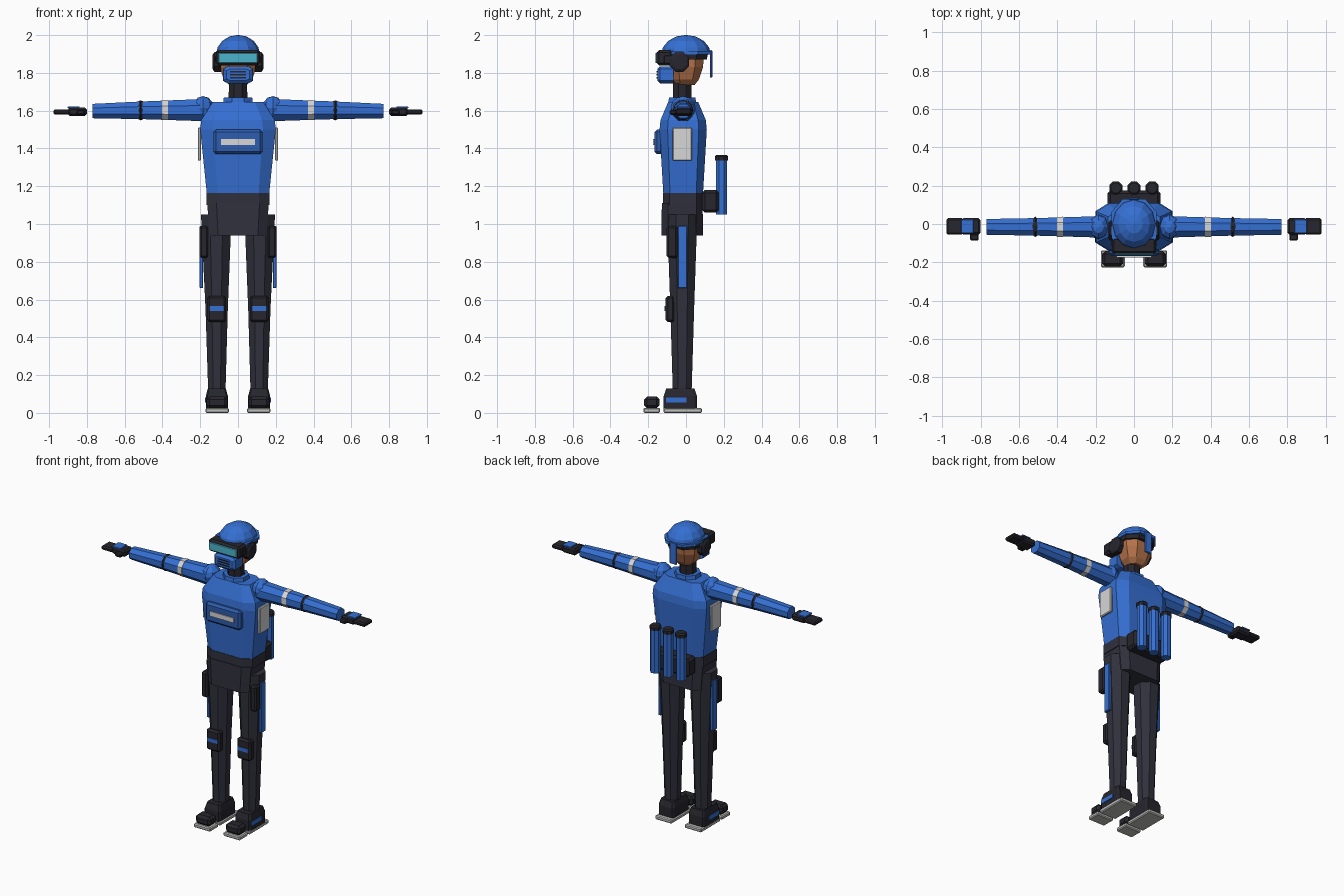
import bpy, bmesh, math
from mathutils import Matrix, Vector

if "Cube" in bpy.data.objects:
    bpy.data.objects.remove(bpy.data.objects["Cube"], do_unlink=True)


def material(name, r, g, b):
    m = bpy.data.materials.new(name)
    m.use_nodes = True
    m.diffuse_color = (r, g, b, 1)
    m.node_tree.nodes["Principled BSDF"].inputs["Base Color"].default_value = (r, g, b, 1)
    return m


BLUE = material("uniform blue", .035, .16, .65)
DEEP = material("deep blue", .026, .11, .43)
CLOTH = material("dark cloth", .03, .03, .046)
BLACK = material("black gear", .019, .019, .026)
WHITE = material("reflective white", .68, .68, .68)
SOLE = material("sole grey", .52, .52, .5)
SKIN = material("skin", .46, .17, .07)
CYAN = material("visor cyan", .07, .46, .6)


def finish(bm, name, mat, mirror=False):
    """Turn a bmesh into an object, optionally mirrored across x."""
    bmesh.ops.recalc_face_normals(bm, faces=bm.faces)
    mesh = bpy.data.meshes.new(name)
    bm.to_mesh(mesh)
    bm.free()
    mesh.materials.append(mat)
    ob = bpy.data.objects.new(name, mesh)
    bpy.context.scene.collection.objects.link(ob)
    if mirror:
        ob.modifiers.new("Mirror", 'MIRROR')
    return ob


def box(name, mat, x, y, z, bevel=0.0, mirror=False):
    """Box from (min, max) ranges with a one-step bevel."""
    bm = bmesh.new()
    size = [r[1] - r[0] for r in (x, y, z)]
    mid = [(r[1] + r[0]) / 2 for r in (x, y, z)]
    bmesh.ops.create_cube(bm, size=1, matrix=Matrix.Translation(mid) @ Matrix.Diagonal((*size, 1)))
    if bevel:
        bmesh.ops.bevel(bm, geom=bm.edges[:], offset=bevel, segments=1, affect='EDGES')
    return finish(bm, name, mat, mirror)


def loft(name, mat, sections, corner=.42, axis='Z', mirror=False):
    """Eight-sided tube; each section is (position, centre a, centre b, radius a, radius b)."""
    bm = bmesh.new()
    c = corner
    outline = [(1, -c), (1, c), (c, 1), (-c, 1), (-1, c), (-1, -c), (-c, -1), (c, -1)]
    rings = []
    for t, a, b, ra, rb in sections:
        pts = [(a + u * ra, b + v * rb) for u, v in outline]
        place = {'X': lambda p: (t, p[0], p[1]), 'Y': lambda p: (p[0], t, p[1]),
                 'Z': lambda p: (p[0], p[1], t)}[axis]
        rings.append([bm.verts.new(place(p)) for p in pts])
    for low, high in zip(rings, rings[1:]):
        for i in range(8):
            j = (i + 1) % 8
            bm.faces.new((low[i], low[j], high[j], high[i]))
    bm.faces.new(rings[0])
    bm.faces.new(rings[-1])
    return finish(bm, name, mat, mirror)


def ball(name, mat, centre, radii, segs, rings, cut=None, mirror=False):
    """Faceted ellipsoid, optionally cut flat below a height."""
    bm = bmesh.new()
    bmesh.ops.create_uvsphere(bm, u_segments=segs, v_segments=rings, radius=1,
                              matrix=Matrix.Translation(centre) @ Matrix.Diagonal((*radii, 1)))
    if cut is not None:
        res = bmesh.ops.bisect_plane(bm, geom=bm.verts[:] + bm.edges[:] + bm.faces[:],
                                     plane_co=(0, 0, cut), plane_no=(0, 0, -1), clear_outer=True)
        bmesh.ops.edgeloop_fill(bm, edges=[e for e in res["geom_cut"] if isinstance(e, bmesh.types.BMEdge)])
    return finish(bm, name, mat, mirror)


CY = -.015  # body centre line in y

# Torso
loft("jacket", BLUE, [(1.16, 0, CY, .165, .105), (1.5, 0, CY, .2, .125),
                      (1.55, 0, CY, .195, .12), (1.645, 0, CY, .135, .08)], corner=.66)
loft("collar", BLUE, [(1.63, 0, -.02, .08, .075), (1.67, 0, -.02, .075, .07)])
loft("belt", CLOTH, [(1.1, 0, CY, .168, .108), (1.165, 0, CY, .168, .108)], corner=.66)
loft("pelvis", CLOTH, [(.938, 0, -.02, .15, .11), (1.11, 0, -.02, .163, .108)], corner=.7)
box("chest_panel", DEEP, (-.13, .13), (-.167, -.12), (1.37, 1.5), .014)
box("chest_stripe", WHITE, (-.09, .09), (-.174, -.165), (1.418, 1.45))
box("side_plate", WHITE, (.195, .213), (-.072, .032), (1.335, 1.51), .005, True)

# Back canisters
box("back_pack", BLACK, (-.138, .138), (.085, .175), (1.06, 1.18), .015)
for label, x in (("right", -.095), ("middle", 0), ("left", .095)):
    loft(label + "_canister", BLUE, [(1.05, x, .188, .03, .03), (1.345, x, .188, .03, .03)])
    loft(label + "_canister_cap", BLACK, [(1.337, x, .188, .034, .034), (1.358, x, .188, .034, .034),
                                          (1.366, x, .188, .026, .026)])

# Head and neck
loft("neck", BLACK, [(1.66, 0, -.02, .05, .05), (1.77, 0, -.02, .047, .047)])
loft("head", SKIN, [(1.735, 0, -.005, .045, .05), (1.765, 0, 0, .075, .068), (1.83, 0, .004, .097, .086),
                    (1.91, 0, .004, .1, .092)], corner=.5)
ball("helmet", BLUE, (0, 0, 1.895), (.117, .132, .106), 12, 8, cut=1.9)
loft("helmet_rim", BLUE, [(1.898, 0, -.005, .117, .136), (1.916, 0, -.005, .117, .136)], corner=.5)
loft("head_strap", BLACK, [(1.872, 0, -.002, .108, .112), (1.9, 0, -.002, .112, .118)], corner=.5)
box("helmet_tail", BLUE, (-.026, .026), (.126, .139), (1.775, 1.92), .004)

# Visor, ear pieces and mask
box("visor_frame", BLACK, (-.116, .116), (-.155, -.07), (1.84, 1.92), .012)
box("visor_glass", CYAN, (-.103, .103), (-.162, -.153), (1.852, 1.906), .003)
box("visor_arm", BLACK, (.095, .118), (-.12, .0), (1.85, 1.895), .006, True)
loft("ear_piece", BLACK, [(.09, -.035, 1.858, .052, .052), (.125, -.035, 1.858, .052, .052),
                          (.134, -.035, 1.858, .038, .038)], axis='X', mirror=True)
loft("mask", BLUE, [(-.152, 0, 1.79, .062, .03), (-.138, 0, 1.79, .078, .045),
                    (-.065, 0, 1.79, .08, .045)], corner=.7, axis='Y')
for i in range(3):
    z = 1.774 + i * .016
    box(f"mask_slit_{i + 1}", BLACK, (-.043, .043), (-.156, -.15), (z - .003, z + .003))

# Arms
ball("shoulder", BLUE, (.185, CY, 1.615), (.056, .066, .062), 8, 6, mirror=True)
loft("upper_arm", BLUE, [(.17, CY, 1.603, .056, .059), (.5, CY, 1.602, .046, .047)], axis='X', mirror=True)
loft("arm_band", WHITE, [(.37, CY, 1.603, .053, .053), (.402, CY, 1.603, .052, .052)], axis='X', mirror=True)
ball("elbow", BLACK, (.515, CY, 1.602), (.03, .053, .053), 8, 6, mirror=True)
loft("forearm", BLUE, [(.5, CY, 1.602, .046, .047), (.77, CY, 1.598, .041, .038)], axis='X', mirror=True)

# Gloved hands
box("palm", BLACK, (.8, .9), (-.055, .03), (1.572, 1.616), .01, True)
box("fingers", BLACK, (.89, .978), (-.055, .03), (1.579, 1.606), .008, True)
box("thumb", BLACK, (.81, .856), (-.087, -.05), (1.578, 1.604), .007, True)
box("hand_plate", BLUE, (.838, .902), (-.048, .024), (1.612, 1.621), .002, True)

# Legs
loft("leg", CLOTH, [(.12, .112, -.02, .046, .05), (.55, .113, -.02, .059, .063),
                    (1.05, .115, -.02, .081, .08)], mirror=True)
box("knee_pad", BLACK, (.063, .164), (-.108, -.06), (.48, .62), .012, True)
box("knee_stripe", BLUE, (.074, .152), (-.113, -.106), (.54, .565), mirror=True)
box("thigh_pouch", BLACK, (.158, .203), (-.102, -.045), (.82, .99), .01, True)
box("thigh_strip", BLUE, (.184, .203), (-.042, .006), (.66, .99), .003, True)

# Boots
loft("boot", BLACK, [(.022, .112, -.03, .058, .088), (.09, .112, -.03, .058, .088),
                     (.128, .112, -.03, .048, .075)], corner=.85, mirror=True)
box("boot_stripe", BLUE, (.165, .174), (-.105, .002), (.055, .081), mirror=True)
box("heel_sole", SOLE, (.048, .172), (-.12, .085), (0, .026), .006, True)
box("toe_cap", BLACK, (.056, .166), (-.222, -.14), (.024, .087), .016, True)
box("toe_sole", SOLE, (.048, .172), (-.226, -.137), (0, .026), .006, True)
